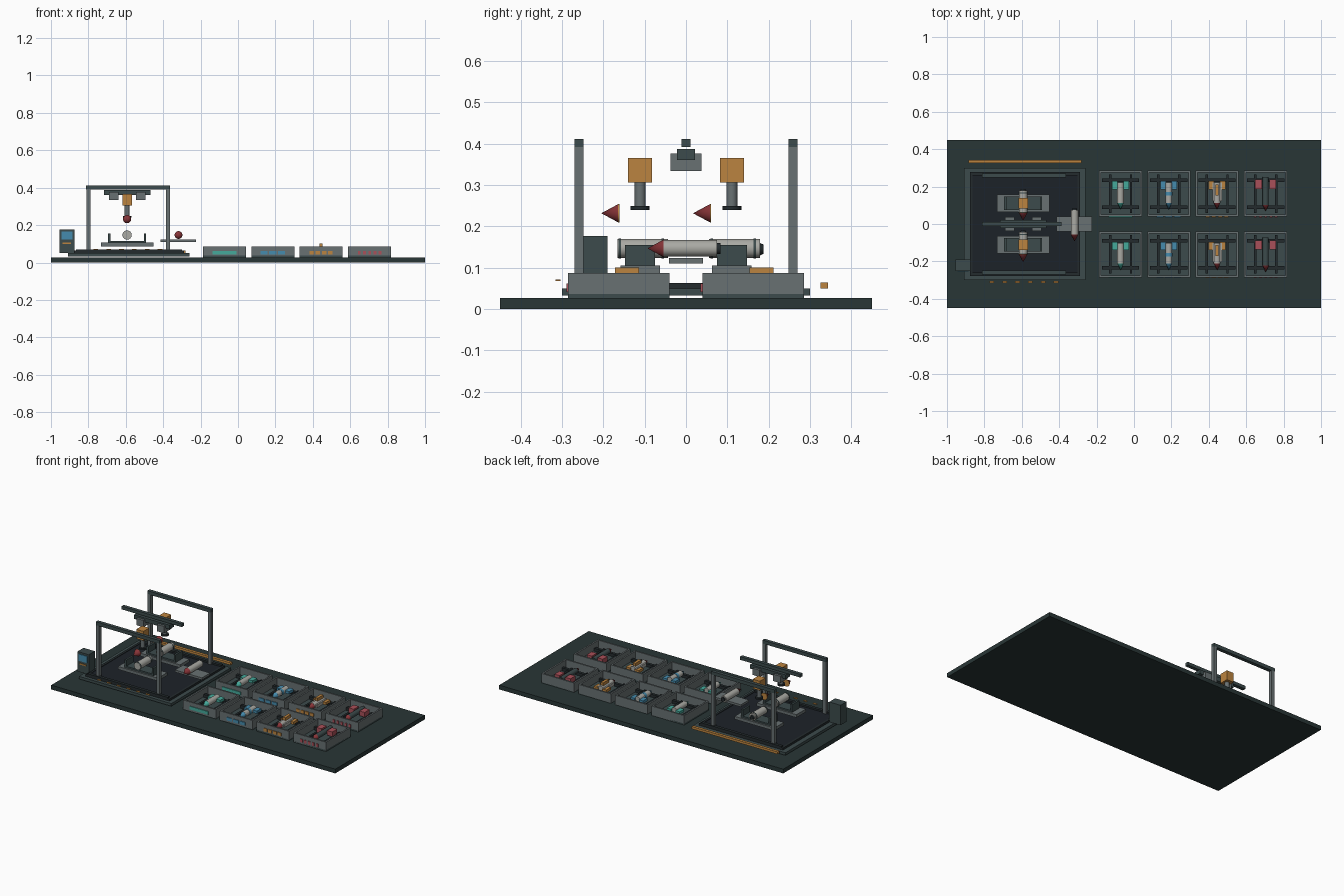
import bpy, math

if "Cube" in bpy.data.objects:
    bpy.data.objects.remove(bpy.data.objects["Cube"])

# Palette (linear colours)
PALETTE = {
    'base': (.022, .037, .037), 'dark': (.045, .07, .072), 'floor': (.012, .016, .022),
    'black': (.017, .024, .027), 'grey': (.14, .165, .17), 'light': (.4, .4, .37),
    'orange': (.5, .23, .05), 'red': (.25, .035, .04), 'pink': (.4, .08, .1),
    'teal': (.06, .4, .33), 'blue': (.06, .26, .42),
}
MATS = {}
for key, c in PALETTE.items():
    MATS[key] = bpy.data.materials.new(key)
    MATS[key].diffuse_color = (*c, 1)


def finish(name, mat):
    ob = bpy.context.object
    ob.name = name
    ob.data.materials.append(MATS[mat])
    return ob


def box(name, x, y, z, mat):
    """Box from (min, max) pairs."""
    bpy.ops.mesh.primitive_cube_add(size=1, location=[sum(p) / 2 for p in (x, y, z)])
    ob = bpy.context.object
    ob.scale = [p[1] - p[0] for p in (x, y, z)]
    bpy.ops.object.transform_apply(location=False, rotation=False, scale=True)
    return finish(name, mat)


def mid(c, w):
    return (c - w / 2, c + w / 2)


def tube(name, x, y, z, r, mat, r2=None, axis='Y'):
    """Cylinder or cone; the (min, max) pair gives the extent along the axis.
    Along Y, r is the back end and r2 the front (-y) end."""
    span = y if axis == 'Y' else z
    loc = (x, sum(y) / 2, z) if axis == 'Y' else (x, y, sum(z) / 2)
    bpy.ops.mesh.primitive_cone_add(vertices=24, radius1=r, radius2=r if r2 is None else r2,
                                    depth=span[1] - span[0], location=loc,
                                    rotation=(math.pi / 2 if axis == 'Y' else 0, 0, 0))
    ob = finish(name, mat)
    bpy.ops.object.shade_smooth_by_angle()
    return ob


# Table slab
box('table_base', (-1, 1), (-.45, .45), (0, .027), 'base')

# Assembly platform with recessed floor and rim
box('assembly_platform', (-.91, -.26), (-.3, .3), (.033, .05), 'dark')
box('assembly_floor', (-.865, -.3), (-.26, .26), (.05, .06), 'floor')
for s in (-1, 1):
    box('platform_rim_long', (-.865, -.3), mid(s * .268, .02), (.05, .07), 'black')
for x in (-.87, -.295):
    box('platform_rim_short', mid(x, .015), (-.278, .278), (.05, .063), 'black')
box('rear_guide_bar', (-.885, -.28), (.325, .343), (.05, .065), 'orange')
for i in range(6):
    box('front_floor_dash', mid(-.76 + i * .0685, .025), (-.316, -.304), (.068, .072), 'orange')

# Gantry posts and beams
for s in (-1, 1):
    for x in (-.80, -.375):
        box('gantry_post', mid(x, .022), mid(s * .259, .022), (.05, .392), 'grey')
    box('gantry_side_beam', (-.812, -.364), mid(s * .259, .022), (.39, .412), 'dark')
box('gantry_centre_rail', (-.812, -.388), mid(0, .022), (.392, .412), 'dark')
box('gantry_carriage', (-.717, -.467), mid(0, .044), (.361, .387), 'dark')
for x in (-.665, -.52):
    box('carriage_motor', mid(x, .05), mid(0, .074), (.334, .377), 'grey')

# Press heads, workstations and the parts they hold
CX = -.593
for y in (-.111, .111):
    box('press_head', mid(CX, .05), mid(y, .058), (.306, .366), 'orange')
    tube('press_rod', CX, y, (.249, .306), .013, 'grey', axis='Z')
    tube('press_foot', CX, y, (.24, .25), .023, 'black', axis='Z')
    tube('hanging_nose_cone', CX, (y - .094, y - .053), .232, .022, 'red', r2=0)
    tube('hanging_nose_collar', CX, (y - .053, y - .05), .232, .022, 'orange')
    box('station_plate', mid(CX, .28), mid(y, .095), (.087, .106), 'grey')
    box('cradle_bed', mid(CX, .2), mid(y, .073), (.106, .116), 'dark')
    for s in (-1, 1):
        box('cradle_wall', mid(CX + s * .096, .012), mid(y, .073), (.106, .155), 'dark')
    tube('station_body', CX, (y - .055, y + .068), .147, .023, 'light')
    for dy in (-.049, .055):
        tube('station_body_band', CX, (y + dy - .003, y + dy + .003), .147, .0245, 'dark')
    tube('station_nozzle', CX, (y + .068, y + .077), .145, .011, 'black', r2=.015)

# Transfer shelf with a finished unit
box('transfer_shelf', (-.415, -.225), mid(0, .082), (.11, .124), 'grey')
tube('shelf_body', -.318, (-.055, .075), .147, .02, 'light')
tube('shelf_nose', -.318, (-.093, -.055), .147, .021, 'red', r2=0)
tube('shelf_nozzle', -.318, (.075, .084), .147, .013, 'black')

# Control cabinet
box('control_cabinet', (-.955, -.875), (-.25, -.19), (.05, .177), 'dark')
box('control_screen', (-.945, -.885), (-.254, -.25), (.122, .165), 'blue')
box('control_strip', (-.937, -.893), (-.254, -.25), (.1, .108), 'orange')


def tray(cx, cy):
    """Open tray with two cross rails and two slim rods."""
    w, d, t, z = .23, .245, .01, (.027, .087)
    box('tray_floor', mid(cx, w), mid(cy, d), (.027, .037), 'dark')
    for s in (-1, 1):
        box('tray_side', mid(cx + s * (w - t) / 2, t), mid(cy, d), z, 'grey')
        box('tray_end', mid(cx, w), mid(cy + s * (d - t) / 2, t), z, 'grey')
        box('tray_rail', mid(cx, w - .03), mid(cy + s * .072, .018), (.037, .056), 'black')
        box('tray_rod', mid(cx + s * .056, .013), mid(cy, d - .04), (.037, .05), 'black')


def unit(cx, cy, kind, col):
    """Small product lying in a tray, nose towards the front."""
    z = .066
    if kind == 3:
        tube('unit_body', cx, (cy - .06, cy + .09), z, .016, 'dark')
        for s in (-1, 1):
            box('unit_side_pod', mid(cx + s * .038, .036), mid(cy + .05, .05), (.05, .08), col)
    else:
        tube('unit_body', cx, (cy - .05, cy + .06), z, .018, 'light')
        for s in (-1, 1):
            box('unit_wing', mid(cx + s * .03, .03), mid(cy + .045, .045), (.055, .072), col)
    if kind == 1:
        tube('unit_band', cx, (cy - .01, cy + .008), z, .0195, col)
    if kind == 2:
        for s in (-1, 1):
            box('unit_side_rail', mid(cx + s * .021, .009), mid(cy + .01, .1), (.055, .075), 'light')
        box('unit_top_pack', mid(cx, .018), mid(cy + .02, .058), (.08, .101), col)
    front = cy - (.06 if kind == 3 else .05)
    tube('unit_nose', cx, (front - .035, front), z, .017, 'red' if kind > 1 else col, r2=0)


# Tray grid: colour, marker count, marker width and marker spacing per column
COLUMNS = [(-.072, 'teal', 1, .13, 0), (.186, 'blue', 3, .038, .046),
           (.444, 'orange', 4, .024, .033), (.704, 'pink', 5, .015, .028)]
for kind, (cx, col, n, mw, step) in enumerate(COLUMNS):
    for cy in (-.1625, .1625):
        tray(cx, cy)
        unit(cx, cy, kind, col)
        for i in range(n):
            box('tray_marker', mid(cx + (i - (n - 1) / 2) * step, mw),
                (cy - .127, cy - .121), (.042, .062), col)

for m in bpy.data.materials:
    if m.users and not m.is_grease_pencil:
        m.use_nodes = True
        m.node_tree.nodes["Principled BSDF"].inputs["Base Color"].default_value = m.diffuse_color
